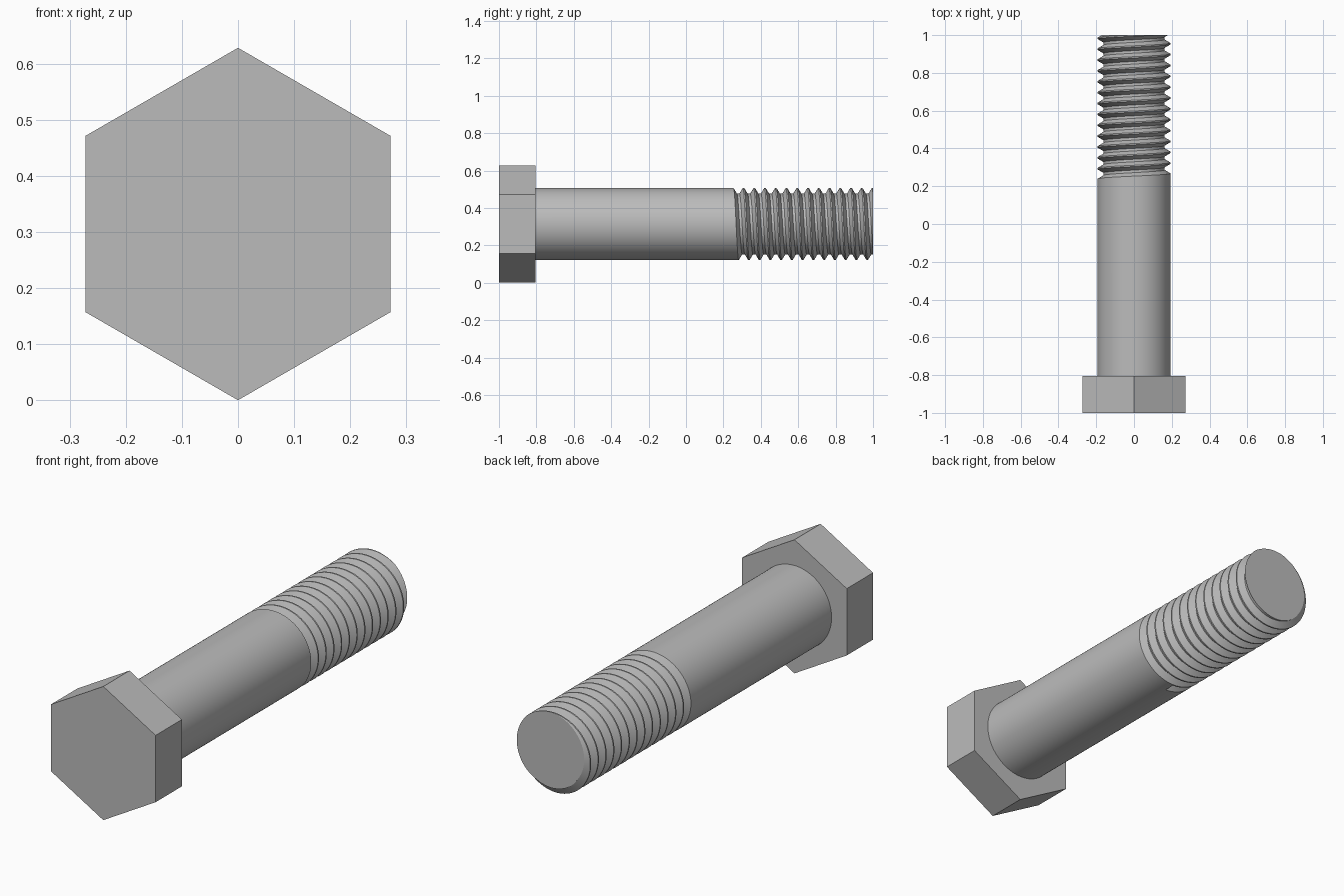
import bpy
import bmesh
from math import pi, sin, cos, radians

cube = bpy.data.objects.get("Cube")
if cube:
    bpy.data.objects.remove(cube, do_unlink=True)

AXIS_Z = 0.314          # height of the bolt axis
SHANK_R, ROOT_R = 0.193, 0.162
PITCH, THREAD_START = 0.0575, 0.25
TURNS, SIDES = 15, 96

steel = bpy.data.materials.new("grey steel")
steel.use_nodes = True
grey = (0.5, 0.5, 0.5, 1)
steel.diffuse_color = grey
steel.node_tree.nodes["Principled BSDF"].inputs["Base Color"].default_value = grey

# Hexagonal head with corners at top and bottom
bpy.ops.mesh.primitive_cylinder_add(vertices=6, radius=AXIS_Z, depth=0.195,
                                    location=(0, -0.9025, AXIS_Z), rotation=(pi / 2, 0, 0))
head = bpy.context.object
head.name = "hex_head"
head.data.materials.append(steel)

# One pitch of the thread: (fraction of pitch, radius)
TOOTH = [(0.06, SHANK_R), (0.38, ROOT_R), (0.62, ROOT_R), (0.94, SHANK_R)]


def column(angle):
    """Length and radius along the bolt at one angle, cut off flat at the tip."""
    start = THREAD_START + PITCH * angle / (2 * pi)
    points = [(-0.82, SHANK_R)]
    for turn in range(TURNS):
        for part, radius in TOOTH:
            y = start + PITCH * (turn + part)
            last_y, last_r = points[-1]
            if y > 1:
                if last_y < 1:
                    radius = last_r + (radius - last_r) * (1 - last_y) / (y - last_y)
                else:
                    radius = last_r
                y = 1
            points.append((y, radius))
    return points


# Shank and right-hand thread, as one helical surface
bm = bmesh.new()
cols = []
for j in range(SIDES + 1):
    a = -pi + 2 * pi * j / SIDES
    cols.append([bm.verts.new((r * sin(a), y, AXIS_Z + r * cos(a))) for y, r in column(a)])
tip = bm.verts.new((0, 1, AXIS_Z))
for a, b in zip(cols, cols[1:]):
    for k in range(len(a) - 1):
        bm.faces.new((a[k], a[k + 1], b[k + 1], b[k]))
    bm.faces.new((a[-1], tip, b[-1]))
# Wall where the groove begins
bm.faces.new(cols[0][1:5])
bmesh.ops.remove_doubles(bm, verts=bm.verts, dist=0.00001)
bmesh.ops.recalc_face_normals(bm, faces=bm.faces)
mesh = bpy.data.meshes.new("threaded_shank")
bm.to_mesh(mesh)
bm.free()
mesh.materials.append(steel)
shank = bpy.data.objects.new("threaded_shank", mesh)
bpy.context.collection.objects.link(shank)

bpy.ops.object.select_all(action="DESELECT")
shank.select_set(True)
bpy.context.view_layer.objects.active = shank
bpy.ops.object.shade_smooth_by_angle(angle=radians(30))
